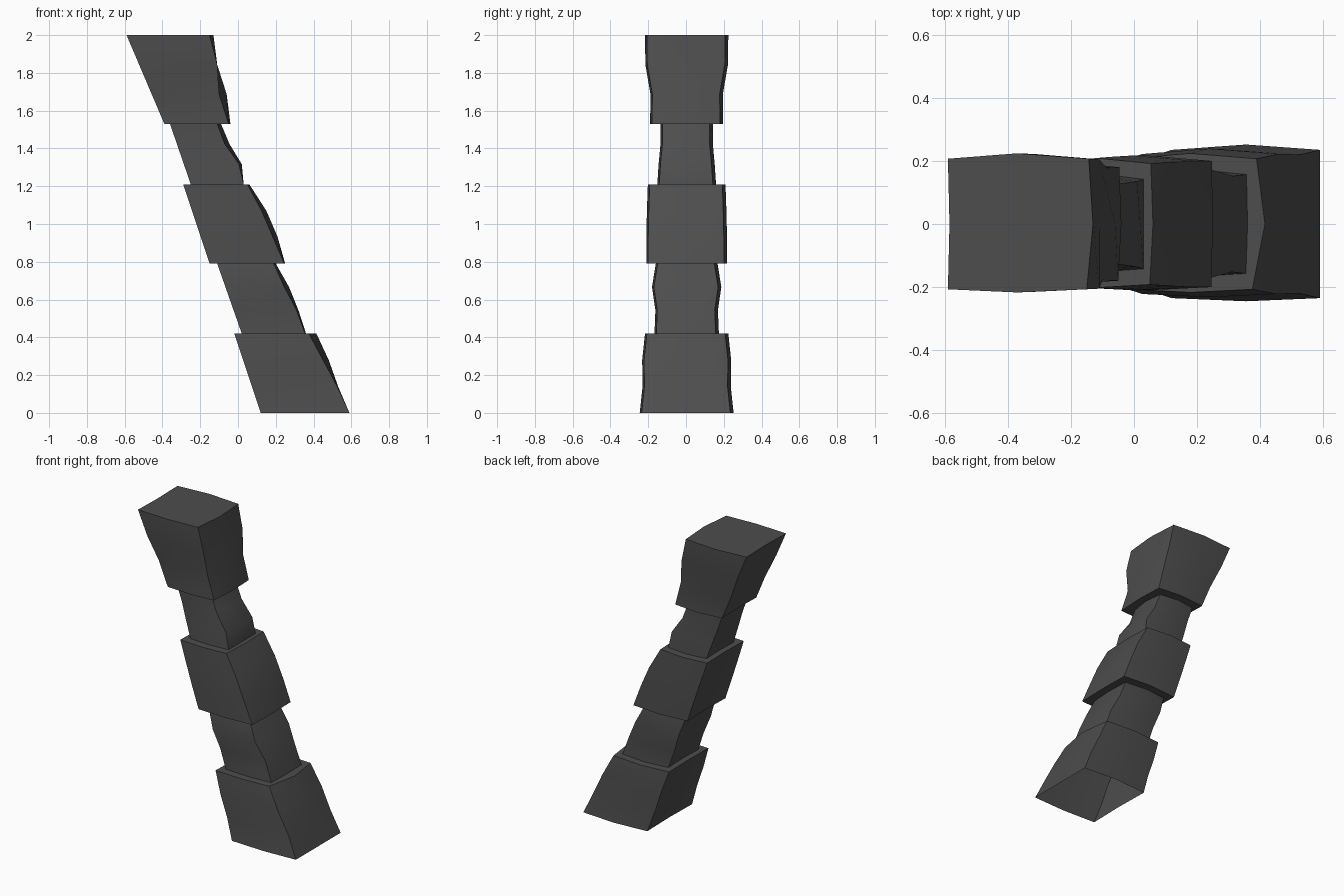
import bpy, bmesh, math

if "Cube" in bpy.data.objects:
    bpy.data.objects.remove(bpy.data.objects["Cube"])

# each block: z range, left edge x at bottom and top, then at four even heights
# the right edge x, how far the right face swells, and the half depth
blocks = [
    ((0, .42), (.12, -.02), (.59, .525, .45, .375), (0, .005, .03, .04), (.235, .22, .222, .207)),
    ((.42, .79), (.02, -.11), (.355, .31, .245, .19), (.005, .01, .025, .01), (.157, .152, .17, .15)),
    ((.79, 1.21), (-.15, -.29), (.245, .185, .125, .05), (.005, .025, .025, .01), (.2, .2, .197, .192)),
    ((1.21, 1.53), (-.25, -.36), (.03, .005, -.07, -.11), (0, .015, .025, .02), (.142, .135, .125, .125)),
    ((1.53, 2), (-.39, -.59), (-.05, -.1, -.11, -.15), (.01, .04, 0, .02), (.18, .178, .205, .207)),
]

bm = bmesh.new()


def ring(z, xl, xr, swell, d):
    """Eight-sided ring: four corners and four slightly bowed side middles."""
    xc = (xl + xr) / 2
    pts = [(xl, -d), (xc, -d - .01), (xr, -d), (xr + swell, 0),
           (xr + swell / 3, d), (xc, d + .017), (xl, d), (xl + .005, 0)]
    return [bm.verts.new((x, y, z)) for x, y in pts]


loops = []
for (z0, z1), (l0, l1), right, swell, depth in blocks:
    for i in range(4):
        t = i / 3
        loops.append(ring(z0 + (z1 - z0) * t, l0 + (l1 - l0) * t,
                          right[i], swell[i], depth[i]))

# walls and ledges, then the top cap; the underside is open
for a, b in zip(loops, loops[1:]):
    for i in range(8):
        j = (i + 1) % 8
        bm.faces.new((a[i], a[j], b[j], b[i]))
bm.faces.new(loops[-1])

mesh = bpy.data.meshes.new("leaning_column")
bm.to_mesh(mesh)
bm.free()
column = bpy.data.objects.new("leaning_column", mesh)
bpy.context.collection.objects.link(column)

mat = bpy.data.materials.new("dark grey")
mat.diffuse_color = (.075, .075, .075, 1)
mat.use_nodes = True
mat.node_tree.nodes["Principled BSDF"].inputs["Base Color"].default_value = mat.diffuse_color
mesh.materials.append(mat)

bpy.context.view_layer.objects.active = column
column.select_set(True)
bpy.ops.object.shade_smooth_by_angle(angle=math.radians(35))
